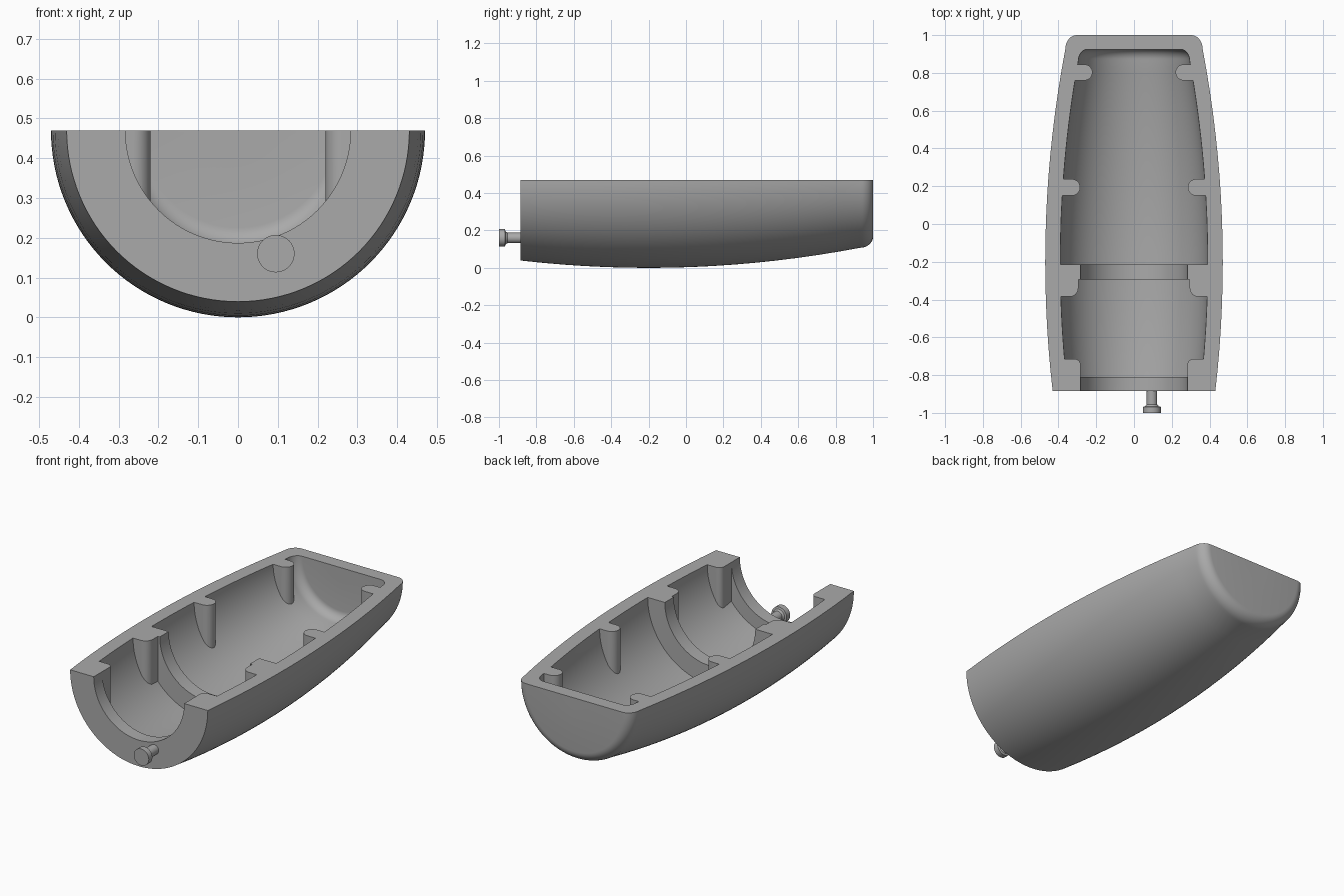
import bpy, bmesh, math
from mathutils import Matrix, Vector

if "Cube" in bpy.data.objects:
    bpy.data.objects.remove(bpy.data.objects["Cube"])

AXIS = 0.47  # height of the split plane and the revolve axis
grey = bpy.data.materials.new("plain grey")
grey.use_nodes = True
grey.diffuse_color = (0.4, 0.4, 0.4, 1)
grey.node_tree.nodes["Principled BSDF"].inputs["Base Color"].default_value = (0.4, 0.4, 0.4, 1)


def finish(name, bm):
    bmesh.ops.recalc_face_normals(bm, faces=bm.faces)
    mesh = bpy.data.meshes.new(name)
    bm.to_mesh(mesh)
    bm.free()
    obj = bpy.data.objects.new(name, mesh)
    bpy.context.collection.objects.link(obj)
    mesh.materials.append(grey)
    return obj


def lathe(name, profile, steps, x=0, z=AXIS):
    """Solid of revolution about the y direction; profile holds (radius, y)."""
    bm = bmesh.new()
    pts = [(0, profile[0][1])] + profile + [(0, profile[-1][1])]
    verts = [bm.verts.new((x + r, y, z)) for r, y in pts]
    edges = [bm.edges.new(p) for p in zip(verts, verts[1:])]
    bmesh.ops.spin(bm, geom=verts + edges, cent=(x, 0, z), axis=(0, 1, 0),
                   angle=math.tau, steps=steps)
    bmesh.ops.remove_doubles(bm, verts=bm.verts, dist=1e-5)
    return finish(name, bm)


def prism(name, outline):
    """Vertical prism from an xy outline, passing right through the shell."""
    bm = bmesh.new()
    face = bm.faces.new([bm.verts.new((x, y, -0.2)) for x, y in outline])
    top = bmesh.ops.extrude_face_region(bm, geom=[face])["geom"]
    bmesh.ops.translate(bm, vec=(0, 0, 1.4),
                        verts=[v for v in top if isinstance(v, bmesh.types.BMVert)])
    return finish(name, bm)


def boolean(obj, cutter, operation="DIFFERENCE"):
    mod = obj.modifiers.new("cut", "BOOLEAN")
    mod.operation, mod.solver, mod.object = operation, "EXACT", cutter
    bpy.context.view_layer.objects.active = obj
    bpy.ops.object.modifier_apply(modifier=mod.name)
    bpy.data.objects.remove(cutter)


def barrel(y, inset=0):
    return 0.47 - inset - 0.084 * (y + 0.2) ** 2


def wall(y0, y1, inset=0, n=16):
    ys = [y0 + (y1 - y0) * i / n for i in range(n + 1)]
    return [(barrel(y, inset), y) for y in ys]


def corner(r, y, dr, dy, n=8):
    """Rounded end, from radius r at y, turning inward by dr over dy."""
    angles = [math.pi / 2 * i / n for i in range(1, n + 1)]
    return [(r - dr * (1 - math.cos(a)), y + dy * math.sin(a)) for a in angles]


# outer barrel, kept below the split plane
shell = lathe("half_shell", wall(-0.885, 0.93) + corner(barrel(0.93), 0.93, 0.06, 0.07), 128)
bm = bmesh.new()
bm.from_mesh(shell.data)
cut = bmesh.ops.bisect_plane(bm, geom=bm.verts[:] + bm.edges[:] + bm.faces[:], dist=1e-5,
                             plane_co=(0, 0, AXIS), plane_no=(0, 0, 1), clear_outer=True)
rim = [e for e in bm.edges if e.is_boundary]
bmesh.ops.contextual_create(bm, geom=rim)
bm.to_mesh(shell.data)
bm.free()

# hollow interior with front lip and middle ring
cavity = lathe("cavity", [(0.283, -1.05), (0.283, -0.81)] + wall(-0.81, -0.295, 0.08, 8)
               + [(0.283, -0.295), (0.283, -0.215)] + wall(-0.215, 0.865, 0.08)
               + corner(barrel(0.865, 0.08), 0.865, 0.05, 0.06), 128)


# upright posts along both side walls
def post_outline(side, tip, y0, y1, radius, both):
    pts = [(0.6, y1)]
    cx = tip + radius
    angles = [math.pi / 2 * i / 8 for i in range(9)]
    pts += [(cx - radius * math.sin(a), y1 - radius * (1 - math.cos(a))) for a in angles] if both else [(tip, y1)]
    pts += [(cx - radius * math.cos(a), y0 + radius * (1 - math.sin(a))) for a in angles[1 if both else 0:]]
    pts += [(0.6, y0)]
    return [(side * x, y) for x, y in pts]


def flip(outline, y0, y1):
    return [(x, y0 + y1 - y) for x, y in outline]


for side in (-1, 1):
    for tip, y0, y1, radius, both in ((0.22, 0.76, 0.845, 0.0425, True),
                                      (0.285, 0.15, 0.238, 0.044, True),
                                      (0.295, -0.385, -0.29, 0.045, False),
                                      (0.283, -0.815, -0.715, 0.03, False)):
        outline = post_outline(side, tip, y0, y1, radius, both)
        if y0 < -0.8:
            outline = flip(outline, y0, y1)
        boolean(cavity, prism("post", outline))

boolean(shell, cavity)

# round cable notch in the closed end
boolean(shell, lathe("notch", [(0.06, 0.88), (0.06, 1.1)], 48))

# locating pin with a flared head on the open end
pin = lathe("front_pin", [(0.028, -0.87), (0.028, -0.955), (0.036, -0.965),
                          (0.047, -0.968), (0.047, -1.0)], 40, x=0.095, z=0.16)

for obj in (shell, pin):
    bpy.ops.object.select_all(action="DESELECT")
    obj.select_set(True)
    bpy.context.view_layer.objects.active = obj
    bpy.ops.object.shade_smooth_by_angle(angle=math.radians(30))
